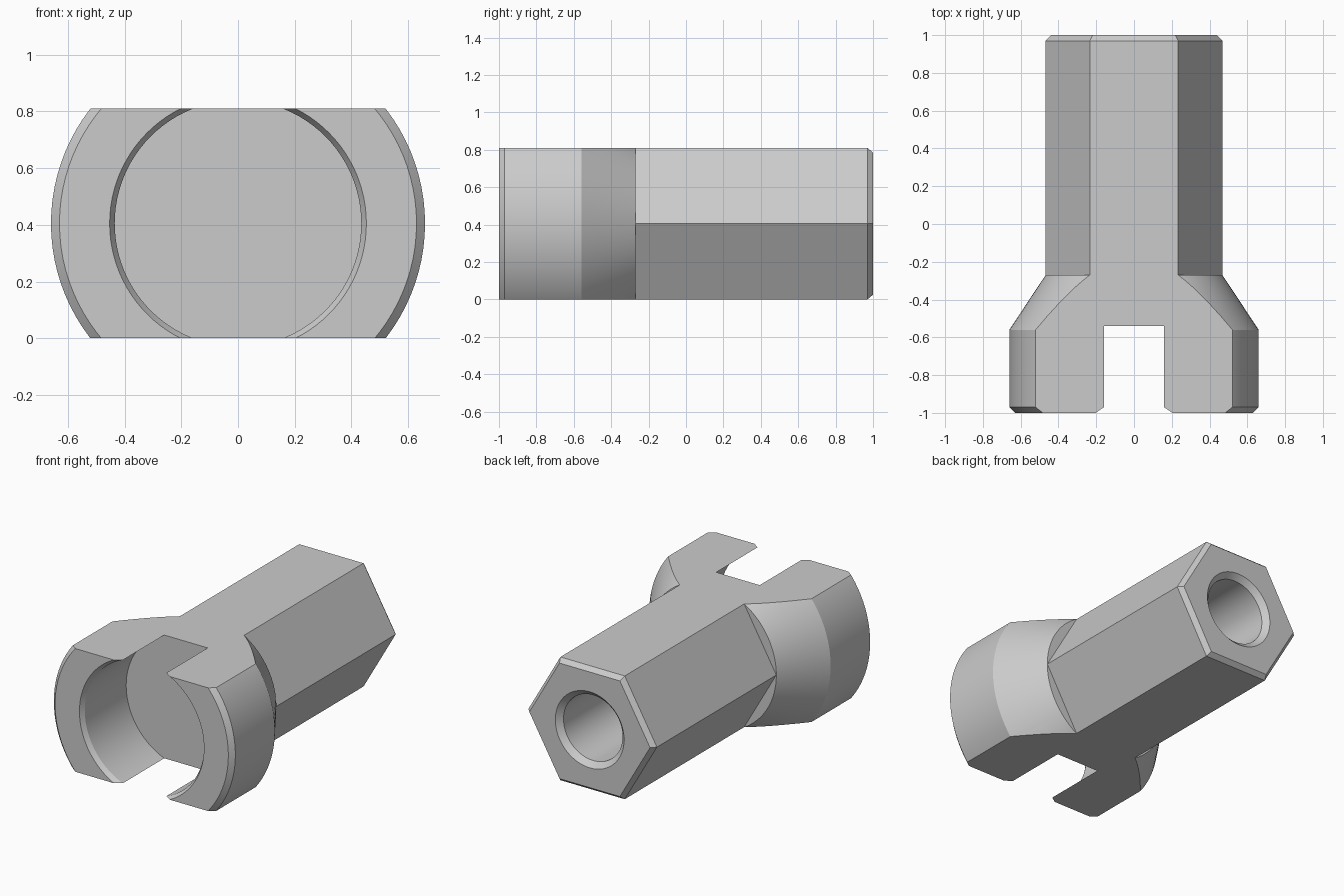
import bpy, bmesh, math

if "Cube" in bpy.data.objects:
    bpy.data.objects.remove(bpy.data.objects["Cube"], do_unlink=True)

HALF = 0.405                          # half thickness across the flats
CORNER = HALF / math.cos(math.pi / 6)  # hexagon corner radius
CHAMFER = 0.03
SEGMENTS = 96

steel = bpy.data.materials.new("plain grey")
steel.use_nodes = True
grey = (0.6, 0.6, 0.6, 1)
steel.diffuse_color = grey
steel.node_tree.nodes["Principled BSDF"].inputs["Base Color"].default_value = grey


def loft(name, rings):
    """Closed solid through matching rings of points."""
    bm = bmesh.new()
    loops = [[bm.verts.new(p) for p in ring] for ring in rings]
    for a, b in zip(loops, loops[1:]):
        for i in range(len(a)):
            j = (i + 1) % len(a)
            bm.faces.new((a[i], a[j], b[j], b[i]))
    bm.faces.new(loops[0])
    bm.faces.new(loops[-1])
    bmesh.ops.recalc_face_normals(bm, faces=bm.faces)
    mesh = bpy.data.meshes.new(name)
    bm.to_mesh(mesh)
    bm.free()
    mesh.materials.append(steel)
    obj = bpy.data.objects.new(name, mesh)
    bpy.context.collection.objects.link(obj)
    return obj


def lathe(name, profile):
    """Round solid along y from (y, radius) pairs."""
    angles = [2 * math.pi * i / SEGMENTS for i in range(SEGMENTS)]
    return loft(name, [[(r * math.cos(a), y, HALF + r * math.sin(a)) for a in angles]
                       for y, r in profile])


def combine(target, tool, operation):
    mod = target.modifiers.new(tool.name, "BOOLEAN")
    mod.operation, mod.object, mod.solver = operation, tool, "EXACT"
    bpy.context.view_layer.objects.active = target
    bpy.ops.object.modifier_apply(modifier=mod.name)
    bpy.data.objects.remove(tool, do_unlink=True)


# Round head with a chamfered rim and a cone down to the shank
socket = lathe("socket_body", [(-1, 0.63), (-1 + CHAMFER, 0.66), (-0.56, 0.66), (-0.27, 0.468)])

# Diamond bar: its sloping sides become four sides of the hexagonal shank
taper = 1 - 0.025 / HALF
shank = loft("shank", [[(CORNER * s, y, HALF), (0, y, HALF + 2 * HALF * s),
                        (-CORNER * s, y, HALF), (0, y, HALF - 2 * HALF * s)]
                       for y, s in ((-0.4, 1), (1 - CHAMFER, 1), (1 + CHAMFER, 2 * taper - 1))])
combine(socket, shank, "UNION")

# Slab that trims the top and bottom flats and the chamfered rear end
outline = [(-1.2, 0), (1 - CHAMFER, 0), (1, 0.025),
           (1, 2 * HALF - 0.025), (1 - CHAMFER, 2 * HALF), (-1.2, 2 * HALF)]
slab = loft("trim_slab", [[(x, y, z) for y, z in outline] for x in (-1, 1)])
combine(socket, slab, "INTERSECT")

# Wide front bore, which breaks through both flats as a slot
combine(socket, lathe("front_bore", [(-1.03, 0.471), (-0.97, 0.435), (-0.54, 0.435)]), "DIFFERENCE")

# Blind hole with a countersink in the rear end
combine(socket, lathe("rear_hole", [(0.05, 0.215), (0.965, 0.215), (1.035, 0.285)]), "DIFFERENCE")

# Smooth round walls, crisp edges
bpy.ops.object.select_all(action="DESELECT")
socket.select_set(True)
bpy.context.view_layer.objects.active = socket
bpy.ops.object.shade_smooth_by_angle(angle=math.radians(20))
